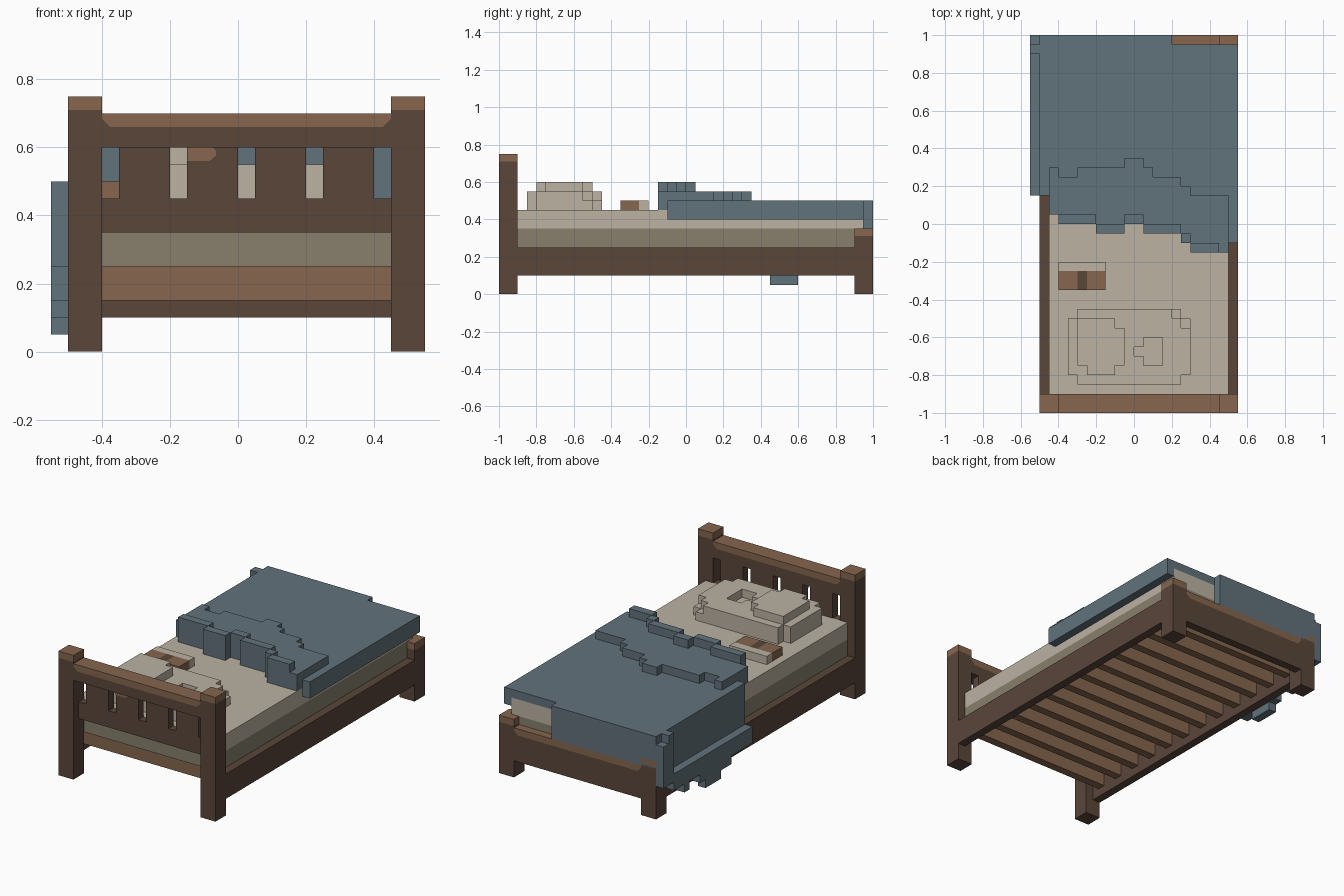
import bpy
import bmesh

cube = bpy.data.objects.get("Cube")
if cube:
    bpy.data.objects.remove(cube)

U = 0.05  # one block


def material(name, r, g, b):
    mat = bpy.data.materials.new(name)
    mat.use_nodes = True
    col = [((c / 255 + 0.055) / 1.055) ** 2.4 for c in (r, g, b)] + [1]
    mat.diffuse_color = col
    mat.node_tree.nodes["Principled BSDF"].inputs["Base Color"].default_value = col
    return mat


DARK = material("dark wood", 90, 70, 58)
LIGHT = material("light wood", 134, 102, 78)
BLUE = material("blue cloth", 97, 114, 123)
CREAM = material("cream linen", 187, 178, 162)
OLIVE = material("mattress side", 136, 128, 109)


def prism(name, mat, outline, low, high, axis="z"):
    """Extrude an outline, in block units, along z or y."""
    bm = bmesh.new()
    place = (lambda a, b, c: (a, b, c)) if axis == "z" else (lambda a, b, c: (a, c, b))
    ends = [[bm.verts.new([v * U for v in place(a, b, c)]) for a, b in outline]
            for c in (low, high)]
    bm.faces.new(ends[0])
    bm.faces.new(ends[1])
    n = len(outline)
    for i in range(n):
        j = (i + 1) % n
        bm.faces.new((ends[0][i], ends[0][j], ends[1][j], ends[1][i]))
    bmesh.ops.recalc_face_normals(bm, faces=bm.faces)
    mesh = bpy.data.meshes.new(name)
    bm.to_mesh(mesh)
    bm.free()
    mesh.materials.append(mat)
    obj = bpy.data.objects.new(name, mesh)
    bpy.context.collection.objects.link(obj)
    return obj


def box(name, mat, x, y, z):
    outline = [(x[0], y[0]), (x[1], y[0]), (x[1], y[1]), (x[0], y[1])]
    return prism(name, mat, outline, z[0], z[1])


def steps(start, edge):
    points, x = [], start
    for end, y in edge:
        points += [(x, y), (end, y)]
        x = end
    return points


def stepped(name, mat, start, front, back, low, high):
    """Block shape whose front and back edges are staircases of (x end, y)."""
    outline = steps(start, front) + steps(start, back)[::-1]
    return prism(name, mat, outline, low, high)


# Posts with light caps
for end, y, top in (("head", (-20, -18), 15), ("foot", (18, 20), 7)):
    for side, x in (("right", (-10, -8)), ("left", (9, 11))):
        box(f"{end}_post_{side}", DARK, x, y, (0, top - 0.8))
        box(f"{end}_post_cap_{side}", LIGHT, x, y, (top - 0.8, top))


def capped_rail(name, y, bottom, top):
    """Dark board between the posts with a light top edge, cut at its corners."""
    a, b, s = -8, 9, top - 0.8
    prism(name, DARK, [(a, bottom), (b, bottom), (b, s + 0.5), (b - 0.5, s),
                       (a + 0.5, s), (a, s + 0.5)], y[0], y[1], "y")
    prism(name + "_cap", LIGHT, [(a, s + 0.5), (a + 0.5, s), (b - 0.5, s),
                                 (b, s + 0.5), (b, top), (a, top)], y[0], y[1], "y")


# Headboard: top rail, lower panel, slats, painted knot
capped_rail("headboard_rail", (-20, -18), 12, 14)
box("headboard_panel", DARK, (-8, 9), (-19, -18), (7, 9))
for i in range(4):
    x = -7 + 4 * i
    box(f"headboard_slat_{i}", DARK, (x, x + 3), (-19, -18), (9, 12))
prism("headboard_knot", LIGHT, [(-3, 11.2), (-1.7, 11.2), (-1.3, 11.5), (-1.3, 11.8),
                                (-1.5, 12), (-3, 12)], -19.08, -19, "y")

# Footboard and side rails
capped_rail("footboard", (19, 20), 2, 6)
for side, x in (("right", (-10, -9)), ("left", (10, 11))):
    box(f"side_rail_{side}", DARK, x, (-18, 18), (2, 5))

# Bed base slats
for i in range(12):
    y = -17 + 3 * i
    box(f"base_slat_{i}", LIGHT, (-9, 10), (y, y + 1), (3, 5))

# Mattress
box("mattress_lower", OLIVE, (-9, 10), (-18, 19), (5, 7))
box("mattress_upper", CREAM, (-9, 10), (-18, 19), (7, 9))

# Pillow with a raised lump and a dent
pillow = stepped("pillow", CREAM, -7, [(-6, -16), (5, -17), (6, -16)],
                 [(-6, -10), (4, -9), (5, -10), (6, -11)], 9, 11)
dent = stepped("pillow_dent_cutter", CREAM, 0, [(1, -14), (3, -15)],
               [(1, -13), (3, -12)], 10, 12)
dent.hide_render = True
cut = pillow.modifiers.new("dent", "BOOLEAN")
cut.operation, cut.solver, cut.object = "DIFFERENCE", "EXACT", dent
bpy.context.view_layer.objects.active = pillow
bpy.ops.object.modifier_apply(modifier="dent")
bpy.data.objects.remove(dent)
box("pillow_corner_back", CREAM, (4, 5), (-10, -9), (9, 10))
box("pillow_corner_side", CREAM, (5, 6), (-11, -10), (9, 10))
stepped("pillow_lump", CREAM, -6, [(-5, -15), (-2, -16), (-1, -15)],
        [(-2, -10), (-1, -11)], 11, 12)

# Book lying on the bed
for i, (mat, x) in enumerate(((LIGHT, (-8, -6)), (DARK, (-6, -5)), (LIGHT, (-5, -3)))):
    box(f"book_cover_{i}", mat, x, (-7, -5), (9, 10))
box("book_pages", CREAM, (-8, -3), (-5, -4), (9, 10))

# Blanket: flat sheet, folded front and ridge
front = [(-8, 1), (-4, 0), (-1, -1), (1, 0), (5, -1), (6, -2), (10, -3)]
back = [(-8, 6), (-6, 5), (-1, 6), (1, 7), (2, 6), (5, 5), (6, 4), (10, 3)]
box("blanket_sheet", BLUE, (-9, 10), (2, 19), (9, 10))
stepped("blanket_fold", BLUE, -9, front, back, 9, 11)
ridge = front[1:-1] + [(9, -3)]
stepped("blanket_ridge", BLUE, -8, ridge, [(x, y + 1) for x, y in ridge], 11, 12)

# Blanket overhangs at the sides and foot
box("blanket_left_edge", BLUE, (10, 11), (-2, 19), (8, 10))
box("blanket_right_drop", BLUE, (-10, -9), (3, 19), (5, 10))
box("blanket_foot_drop", BLUE, (-10, 4), (19, 20), (6, 10))
box("blanket_corner", BLUE, (-11, -10), (18, 19), (4, 10))
box("blanket_corner_end", BLUE, (-11, -10), (19, 20), (4, 9))
hem = [(3, 3), (7, 3), (7, 2), (9, 2), (9, 1), (12, 1), (12, 2), (13, 2), (13, 3),
       (15, 3), (15, 2), (16, 2), (16, 3), (18, 3), (18, 5), (3, 5)]
hem_obj = prism("blanket_hem", BLUE, [(-y, z) for y, z in hem], -11, -10, "y")
hem_obj.rotation_euler.z = -1.5707963
